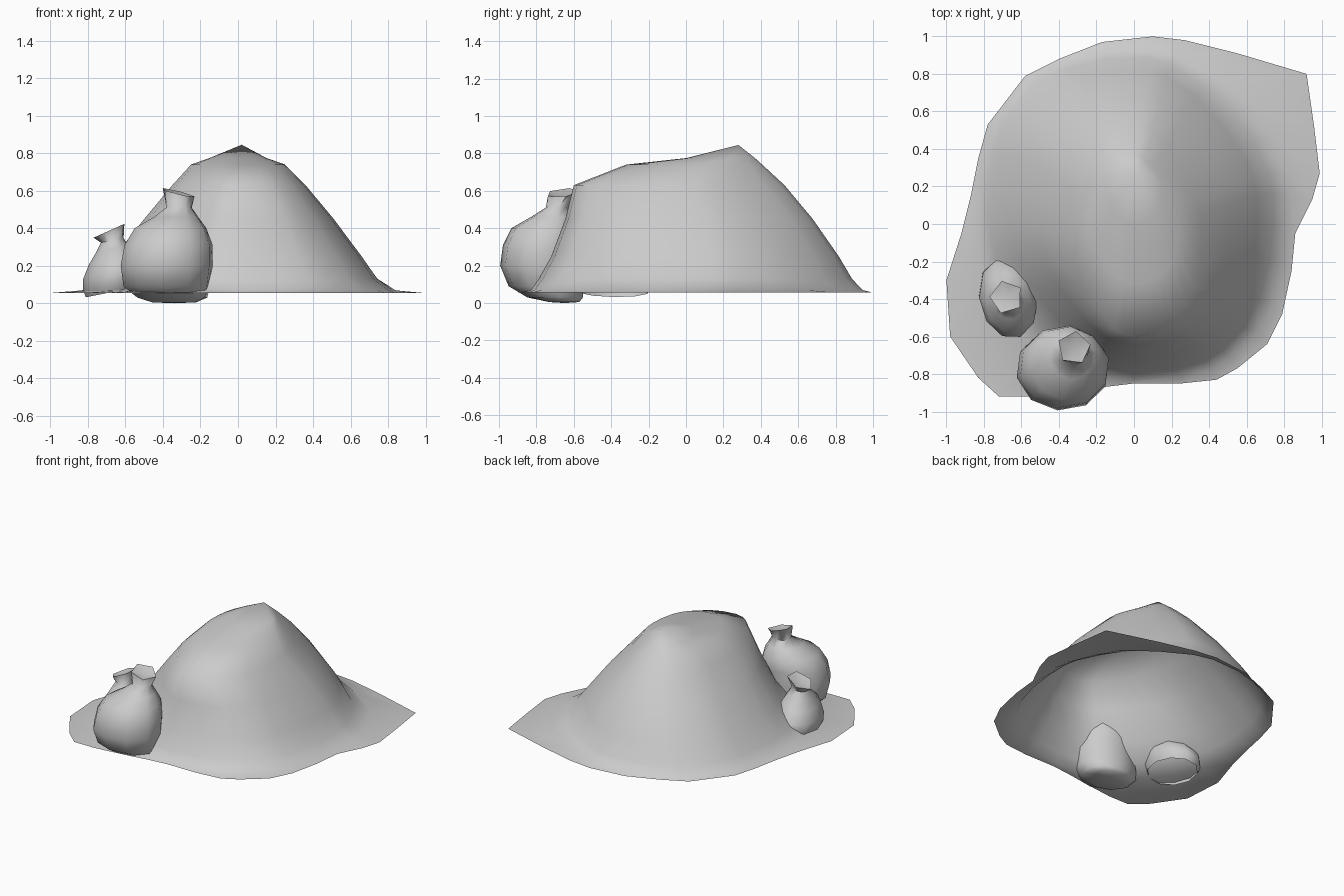
import bpy
import math
from mathutils import Vector

default_cube = bpy.data.objects.get("Cube")
if default_cube:
    bpy.data.objects.remove(default_cube, do_unlink=True)


def make_material(name, colour):
    material = bpy.data.materials.new(name)
    material.use_nodes = True
    material.diffuse_color = colour
    material.node_tree.nodes["Principled BSDF"].inputs["Base Color"].default_value = colour
    return material


grey = make_material("plain grey", (0.6, 0.6, 0.6, 1))


def loft(name, rings, tip, base=None, sharp=180):
    """Skin a stack of equal rings from the bottom up, with an optional closed base."""
    count = len(rings[0])
    verts = [point for ring in rings for point in ring]
    faces = []
    for level in range(len(rings) - 1):
        low, high = level * count, (level + 1) * count
        for i in range(count):
            j = (i + 1) % count
            faces.append((low + i, low + j, high + j, high + i))
    top = (len(rings) - 1) * count
    verts.append(tip)
    faces += [(top + i, top + (i + 1) % count, len(verts) - 1) for i in range(count)]
    if base is not None:
        verts.append(base)
        faces += [((i + 1) % count, i, len(verts) - 1) for i in range(count)]
    mesh = bpy.data.meshes.new(name)
    mesh.from_pydata(verts, [], faces)
    mesh.materials.append(grey)
    part = bpy.data.objects.new(name, mesh)
    bpy.context.collection.objects.link(part)
    bpy.ops.object.select_all(action="DESELECT")
    part.select_set(True)
    bpy.context.view_layer.objects.active = part
    bpy.ops.object.shade_smooth_by_angle(angle=math.radians(sharp))


# Heap: an uneven ground outline, then rounded contours climbing to the peak
outline = [
    (0.99, 0.27), (0.96, 0.52), (0.92, 0.8), (0.55, 0.91), (0.27, 0.98), (0.1, 1),
    (-0.17, 0.97), (-0.4, 0.88), (-0.58, 0.79), (-0.78, 0.53), (-0.83, 0.35),
    (-0.87, 0.15), (-0.92, -0.05), (-1, -0.3), (-0.98, -0.6), (-0.83, -0.82),
    (-0.72, -0.92), (-0.55, -0.92), (-0.3, -0.89), (-0.17, -0.87), (0, -0.85),
    (0.25, -0.85), (0.44, -0.83), (0.55, -0.77), (0.71, -0.64), (0.79, -0.48),
    (0.84, -0.25), (0.86, -0.05), (0.95, 0.13),
]
# Each contour: height, left edge, right edge, front edge, back edge, squareness, spread
contours = [
    (0.07, -0.8, 0.81, -0.82, 0.93, 2, 0.25),
    (0.13, -0.75, 0.73, -0.78, 0.88, 2, 0.1),
    (0.25, -0.66, 0.66, -0.72, 0.82, 2.1, 0),
    (0.45, -0.5, 0.51, -0.645, 0.68, 2.1, 0),
    (0.63, -0.35, 0.36, -0.6, 0.53, 2, 0),
    (0.74, -0.25, 0.25, -0.32, 0.41, 2, 0),
    (0.775, -0.15, 0.15, 0, 0.37, 2, 0),
]


def contour_ring(height, x_min, x_max, y_min, y_max, squareness, spread):
    centre = Vector(((x_min + x_max) / 2, (y_min + y_max) / 2))
    half_x, half_y = (x_max - x_min) / 2, (y_max - y_min) / 2
    ring = []
    for corner in map(Vector, outline):
        # Ground points steer the direction of every contour point
        way = corner.normalized()
        # One diagonal of the heap is fuller than the other
        power = squareness - 0.8 * way.x * way.y
        way = Vector((way.x * half_x, way.y * half_y)).normalized()
        reach = (abs(way.x / half_x) ** power + abs(way.y / half_y) ** power) ** (-1 / power)
        point = (centre + way * reach).lerp(corner, spread)
        ring.append((point.x, point.y, height))
    return ring


ground = [(x, y, 0.055) for x, y in outline]
slopes = [contour_ring(*contour) for contour in contours]
loft("heap", [ground] + slopes, tip=(0.02, 0.28, 0.845))


# Sacks: rounded bodies, pinched necks and flared five-cornered mouths
def make_sack(name, levels, mouth, mouth_tilt, turn, body_tilt=0, skew=0, base=None):
    sides = 10
    angles = [math.tau * i / sides + turn for i in range(sides)]
    rings = []
    for height, x, y, half_x, half_y in levels:
        ring = []
        for angle in angles:
            dy = half_y * math.sin(angle)
            dx = half_x * math.cos(angle) + skew * dy
            ring.append((x + dx, y + dy, height + body_tilt * dx))
        rings.append(ring)
    height, x, y, radius = mouth
    flare = []
    for i, angle in enumerate(angles):
        reach = radius * (math.cos(math.pi / 5) if i % 2 else 1)
        dx, dy = reach * math.cos(angle), reach * math.sin(angle)
        flare.append((x + dx, y + dy, height + mouth_tilt[0] * dx + mouth_tilt[1] * dy))
    rings.append(flare)
    loft(name, rings, tip=(x, y, height - radius / 4), base=base, sharp=60)


# Each level: height, centre x, centre y, half width, half depth
make_sack("large_sack", [
    (0.005, -0.34, -0.65, 0.12, 0.08),
    (0.03, -0.35, -0.7, 0.19, 0.15),
    (0.09, -0.38, -0.75, 0.235, 0.2),
    (0.2, -0.38, -0.775, 0.25, 0.22),
    (0.31, -0.37, -0.76, 0.24, 0.22),
    (0.4, -0.36, -0.74, 0.195, 0.195),
    (0.46, -0.33, -0.71, 0.12, 0.12),
    (0.51, -0.315, -0.69, 0.07, 0.06),
], (0.59, -0.32, -0.66, 0.09), (-0.25, 0.1), 0.2, base=(-0.34, -0.65, 0))

make_sack("small_sack", [
    (0.06, -0.67, -0.39, 0.14, 0.19),
    (0.1, -0.67, -0.39, 0.155, 0.215),
    (0.16, -0.67, -0.4, 0.155, 0.21),
    (0.23, -0.67, -0.42, 0.125, 0.16),
    (0.29, -0.67, -0.41, 0.085, 0.1),
    (0.335, -0.67, -0.4, 0.06, 0.06),
], (0.39, -0.68, -0.39, 0.09), (0.45, 0), 0.6, body_tilt=0.2, skew=-0.1)
